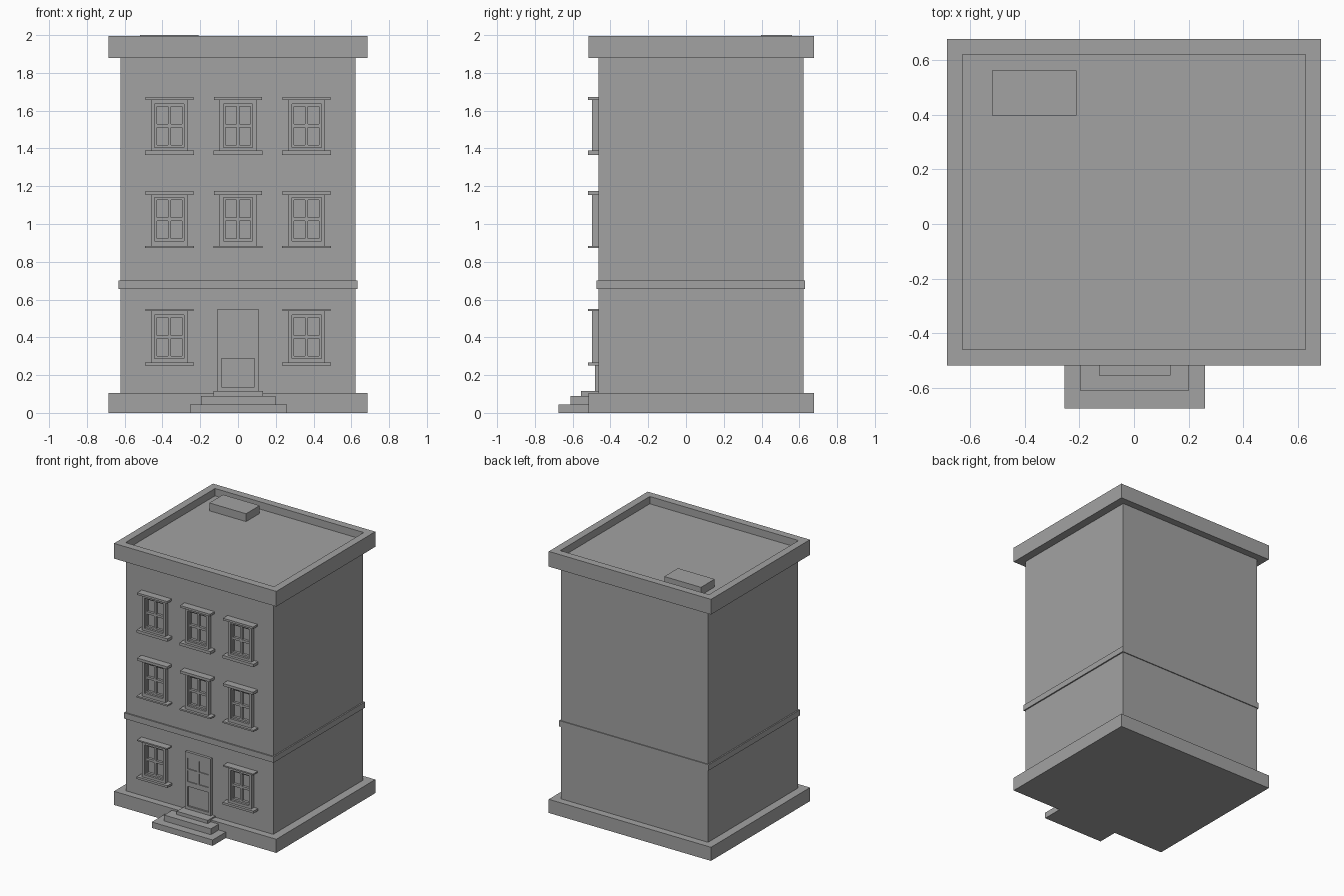
import bpy, bmesh
from mathutils import Vector

if "Cube" in bpy.data.objects:
    bpy.data.objects.remove(bpy.data.objects["Cube"])

WALL = -0.463  # y of the front wall
STONE = bpy.data.materials.new("dark_grey_stone")
STONE.diffuse_color = (0.365, 0.365, 0.365, 1)
STONE.use_nodes = True
STONE.node_tree.nodes["Principled BSDF"].inputs["Base Color"].default_value = STONE.diffuse_color


def add_box(bm, x0, x1, y0, y1, z0, z1):
    v = bmesh.ops.create_cube(bm, size=1)["verts"]
    bmesh.ops.scale(bm, verts=v, vec=(x1 - x0, y1 - y0, z1 - z0))
    bmesh.ops.translate(bm, verts=v, vec=((x0 + x1) / 2, (y0 + y1) / 2, (z0 + z1) / 2))


def finish(bm, name):
    me = bpy.data.meshes.new(name)
    bm.to_mesh(me)
    bm.free()
    me.materials.append(STONE)
    ob = bpy.data.objects.new(name, me)
    bpy.context.collection.objects.link(ob)
    return ob


def box(name, *b):
    bm = bmesh.new()
    add_box(bm, *b)
    return finish(bm, name)


def grid_frame(bm, cx, x_bars, z_bars, y0, y1):
    """Vertical stiles and horizontal rails; open between the bars."""
    z0, z1 = z_bars[0][0], z_bars[-1][1]
    for a, b in x_bars:
        add_box(bm, cx + a, cx + b, y0, y1, z0, z1)
    for (_, a), (b, _) in zip(x_bars, x_bars[1:]):
        for c, d in z_bars:
            add_box(bm, cx + a, cx + b, y0, y1, c, d)


# Main masses
box("plinth", -0.685, 0.685, -0.517, 0.677, 0, 0.104)
box("walls", -0.622, 0.622, WALL, 0.622, 0.1, 1.9)
box("string_course", -0.632, 0.632, -0.473, 0.629, 0.657, 0.701)

# Roof slab with sunken deck behind the parapet
bm = bmesh.new()
add_box(bm, -0.685, 0.685, -0.517, 0.677, 1.88, 1.996)
bm.normal_update()
top = max(bm.faces, key=lambda f: f.calc_center_median().z)
bmesh.ops.inset_region(bm, faces=[top], thickness=0.057, use_even_offset=True)
deck = bmesh.ops.extrude_discrete_faces(bm, faces=[top])["faces"][0]
bmesh.ops.translate(bm, verts=deck.verts[:], vec=Vector((0, 0, -0.056)))
finish(bm, "roof")
box("roof_hatch", -0.52, -0.21, 0.397, 0.562, 1.93, 2.0)

# Entrance steps
for i, (hw, front, z0, z1) in enumerate([(0.257, -0.675, 0, 0.045),
                                         (0.197, -0.612, 0.045, 0.09),
                                         (0.131, -0.555, 0.09, 0.115)]):
    box(f"step_{i + 1}", 0.002 - hw, 0.002 + hw, front, WALL, z0, z1)

# Door: four shallow lights above a single lower panel
bm = bmesh.new()
back, front = WALL, -0.483
for a, b in ((-0.108, -0.087), (0.087, 0.108)):
    add_box(bm, a, b, front, back, 0.115, 0.55)
for c, d in ((0.115, 0.137), (0.288, 0.325), (0.408, 0.422), (0.505, 0.55)):
    add_box(bm, -0.087, 0.087, front, back, c, d)
for c, d in ((0.325, 0.408), (0.422, 0.505)):
    add_box(bm, -0.008, 0.008, front, back, c, d)
add_box(bm, -0.087, 0.087, -0.47, back + 0.01, 0.137, 0.3)
add_box(bm, -0.087, 0.087, -0.476, back + 0.01, 0.31, 0.51)
finish(bm, "door")

# Windows: sill bottom/top, lintel bottom/top per storey
rows = [(0.25, 0.267, 0.54, 0.55), (0.872, 0.884, 1.154, 1.174), (1.366, 1.388, 1.656, 1.672)]
for r, (s0, s1, l0, l1) in enumerate(rows):
    for c, cx in enumerate((-0.363, 0, 0.363)):
        if r == 0 and c == 1:
            continue  # door bay
        bm = bmesh.new()
        mid = (s0 + l1) / 2 + 0.002
        lo, hi = mid - 0.115, mid + 0.115
        # Outer casing
        grid_frame(bm, cx, [(-0.098, -0.078), (0.078, 0.098)],
                   [(s1, lo), (hi, l0)], -0.498, WALL)
        # Sash with four panes
        grid_frame(bm, cx, [(-0.078, -0.067), (-0.007, 0.007), (0.067, 0.078)],
                   [(lo, lo + 0.013), (mid - 0.009, mid + 0.009), (hi - 0.013, hi)],
                   -0.482, WALL)
        # Sill and lintel
        add_box(bm, cx - 0.13, cx + 0.13, -0.518, WALL, s0, s1)
        add_box(bm, cx - 0.127, cx + 0.127, -0.518, WALL, l0, l1)
        finish(bm, f"window_{r + 1}_{c + 1}")
